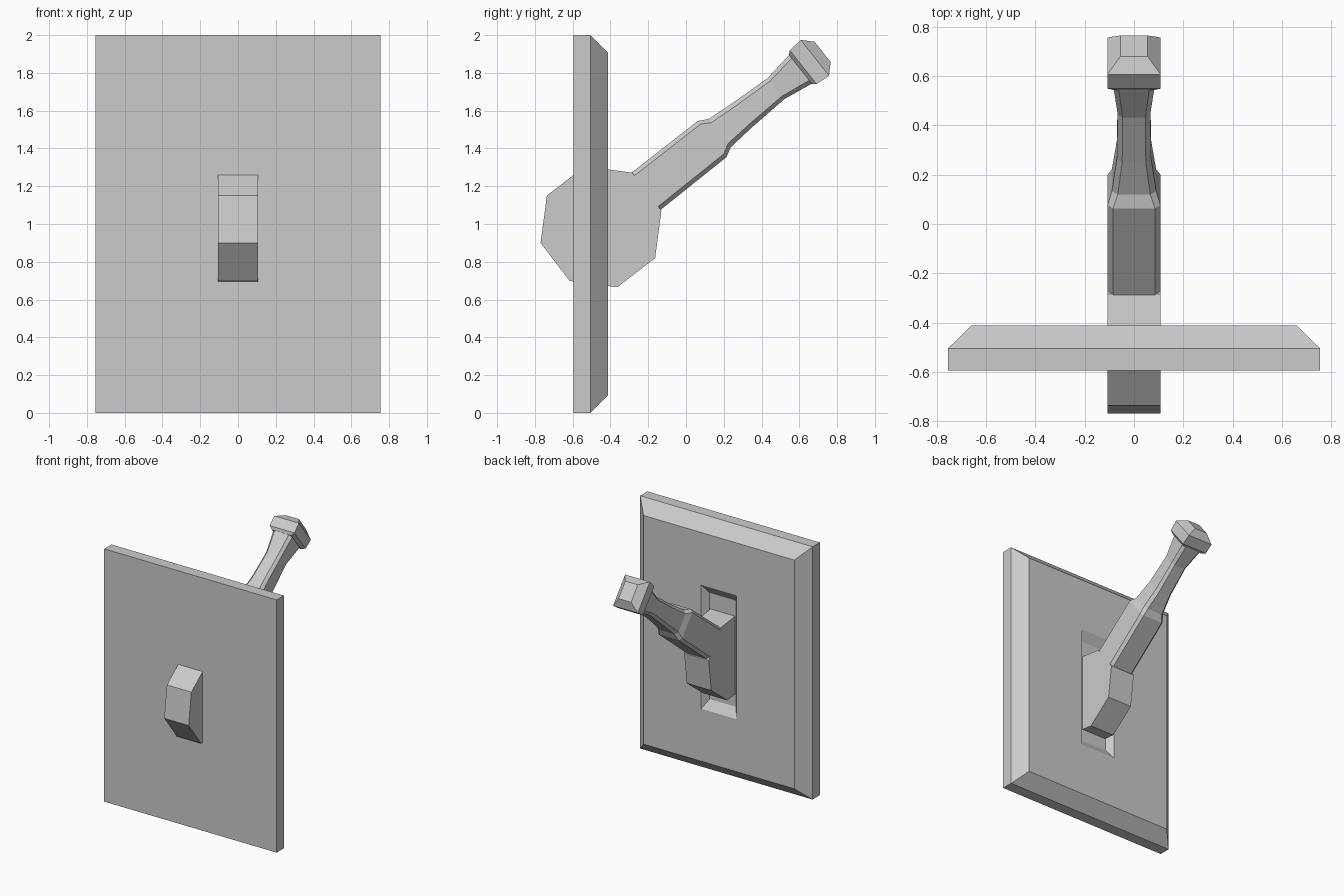
import bpy, bmesh
from math import radians, sin, cos
from mathutils import Vector

if "Cube" in bpy.data.objects:
    bpy.data.objects.remove(bpy.data.objects["Cube"])

HUB = Vector((0, -0.45, 0.985))      # centre of the pivot hub


def build(name, rings):
    """Loft closed rings of points and cap both ends."""
    bm = bmesh.new()
    loops = [[bm.verts.new(p) for p in ring] for ring in rings]
    for a, b in zip(loops, loops[1:]):
        for i in range(len(a)):
            j = (i + 1) % len(a)
            bm.faces.new((a[i], a[j], b[j], b[i]))
    bm.faces.new(loops[0])
    bm.faces.new(loops[-1])
    bmesh.ops.recalc_face_normals(bm, faces=bm.faces)
    mesh = bpy.data.meshes.new(name)
    bm.to_mesh(mesh)
    bm.free()
    obj = bpy.data.objects.new(name, mesh)
    bpy.context.collection.objects.link(obj)
    return obj


def rect(hx, hz, y):
    """Upright rectangle centred on the plate."""
    return [(sx * hx, y, 1 + sz * hz)
            for sx, sz in ((-1, -1), (1, -1), (1, 1), (-1, 1))]


# Wall plate with chamfered back rim and a shallow sloped recess
build("wall_plate", [rect(0.755, 1.0, -0.595), rect(0.755, 1.0, -0.505),
                     rect(0.66, 0.905, -0.412), rect(0.155, 0.49, -0.412),
                     rect(0.115, 0.42, -0.46)])

# Octagonal pivot hub
R = 0.331
build("pivot_hub", [[(x, HUB.y + R * cos(radians(15 + 45 * k)),
                      HUB.z + R * sin(radians(15 + 45 * k))) for k in range(8)]
                    for x in (-0.107, 0.107)])

# Lever axis leaves the hub tilted upward
TILT = radians(38.3)
AXIS = Vector((0, cos(TILT), sin(TILT)))
NORM = Vector((0, -sin(TILT), cos(TILT)))


def section(t, hx, hn, c=0.0):
    """Rectangle across the lever axis, corners cut by c if given."""
    if c:
        pts = [(hx, hn - c), (hx - c, hn), (c - hx, hn), (-hx, hn - c),
               (-hx, c - hn), (c - hx, -hn), (hx - c, -hn), (hx, c - hn)]
    else:
        pts = [(hx, hn), (-hx, hn), (-hx, -hn), (hx, -hn)]
    return [HUB + AXIS * t + Vector((x, 0, 0)) + NORM * n for x, n in pts]


# Lever arm: thick shaft stepping down to a waisted neck
build("lever_arm", [section(*s) for s in (
    (0.27, 0.107, 0.125, 0.022), (0.75, 0.107, 0.122, 0.022),
    (0.80, 0.09, 0.095, 0.024), (0.955, 0.07, 0.082, 0.022),
    (1.18, 0.066, 0.071, 0.02), (1.335, 0.083, 0.095, 0.022),
    (1.38, 0.083, 0.1, 0.022))])

# Knob at the lever tip
build("lever_knob", [section(*s) for s in (
    (1.345, 0.085, 0.098), (1.364, 0.108, 0.114),
    (1.443, 0.108, 0.121), (1.495, 0.055, 0.068))])
